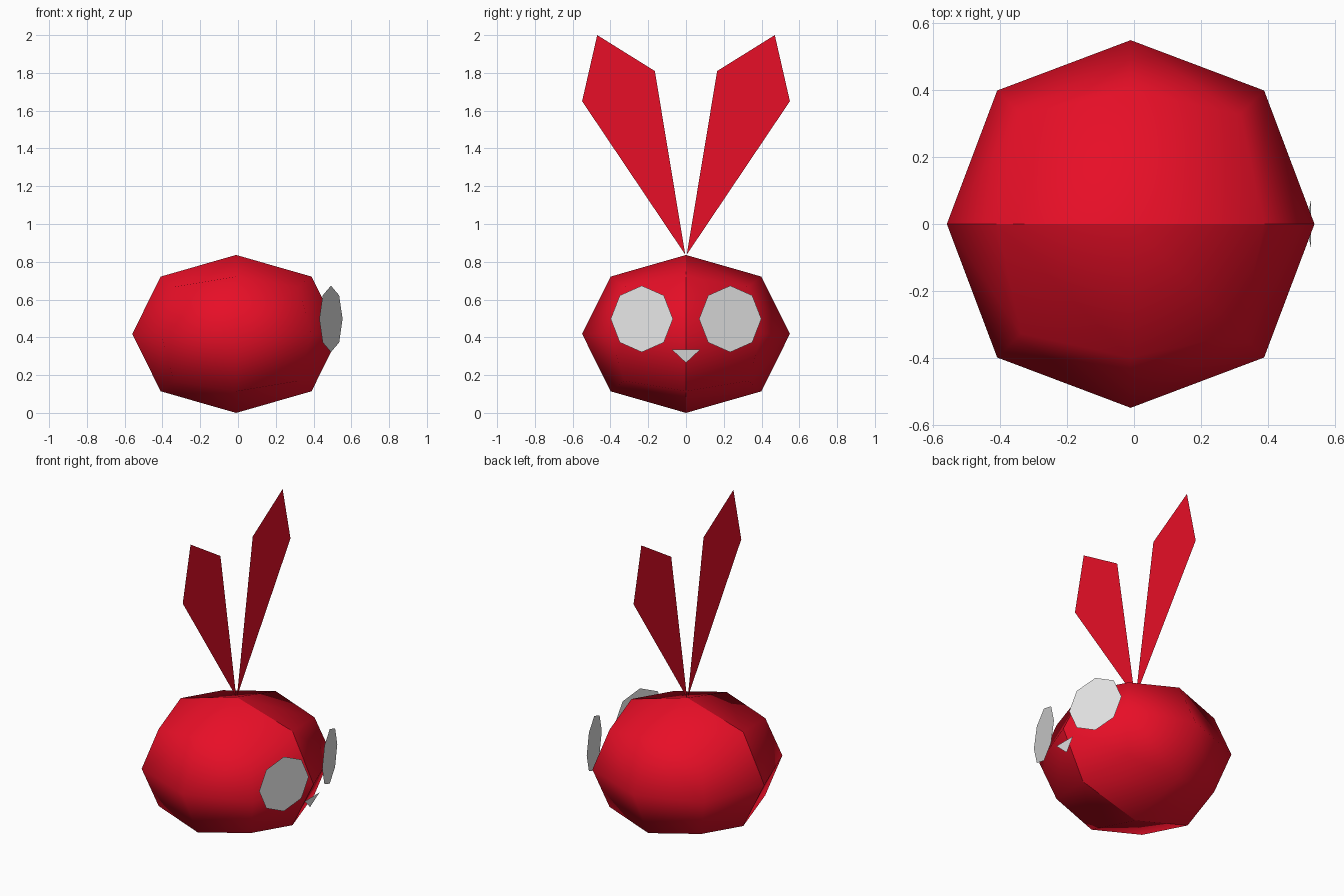
import bpy
import math
from mathutils import Matrix, Vector

cube = bpy.data.objects.get("Cube")
if cube:
    bpy.data.objects.remove(cube, do_unlink=True)


def make_material(name, rgb):
    mat = bpy.data.materials.new(name)
    mat.use_nodes = True
    mat.diffuse_color = (*rgb, 1)
    mat.node_tree.nodes["Principled BSDF"].inputs["Base Color"].default_value = (*rgb, 1)
    return mat


RED = make_material("bright red", (0.8, 0.0045, 0.02))
GREY = make_material("pale grey", (0.8, 0.8, 0.8))


def flat_plate(name, points, mat):
    """One flat polygon facing +x."""
    mesh = bpy.data.meshes.new(name)
    mesh.from_pydata(points, [], [range(len(points))])
    mesh.materials.append(mat)
    obj = bpy.data.objects.new(name, mesh)
    bpy.context.collection.objects.link(obj)
    return obj


# Body: a rounded box, smooth in each half, with an unmerged seam at y = 0
CENTRE_X = -0.01
bpy.ops.mesh.primitive_cube_add(size=2)
body = bpy.context.object
body.name = body.data.name = "body"
body.data.transform(Matrix.Translation((CENTRE_X, 0, 0.418))
                    @ Matrix.Diagonal((0.655, 0.655, 0.498, 1)))
body.data.materials.append(RED)
bpy.ops.object.shade_smooth()
rounding = body.modifiers.new("rounding", "SUBSURF")
rounding.levels = rounding.render_levels = 1
halves = body.modifiers.new("halves", "MIRROR")
halves.use_axis = (False, True, False)
halves.use_bisect_axis = (False, True, False)
halves.use_mirror_merge = False

# Ears and eyes, one of each on both sides
EAR = [(0.004, 0.838), (0.55, 1.65), (0.47, 2.0), (0.165, 1.81)]
EYE_RADIUS = 0.176
EYE_TURN = math.radians(20.5)

for side, label in ((-1, "right"), (1, "left")):
    ear = [(CENTRE_X, side * y, z) for y, z in EAR]
    flat_plate(label + "_ear", ear[::side], RED)

    turn = Matrix.Rotation(side * EYE_TURN, 4, "Z")
    centre = Vector((0.492, side * 0.234, 0.4975))
    eye = []
    for i in range(8):
        a = i * math.tau / 8
        rim = Vector((0, math.cos(a), math.sin(a))) * EYE_RADIUS
        eye.append(centre + turn @ rim)
    flat_plate(label + "_eye", eye, GREY)

# Nose: a small triangle leaning slightly forward at the top
flat_plate("nose", [(0.515, 0, 0.265), (0.53, 0.075, 0.335), (0.53, -0.075, 0.335)], GREY)
